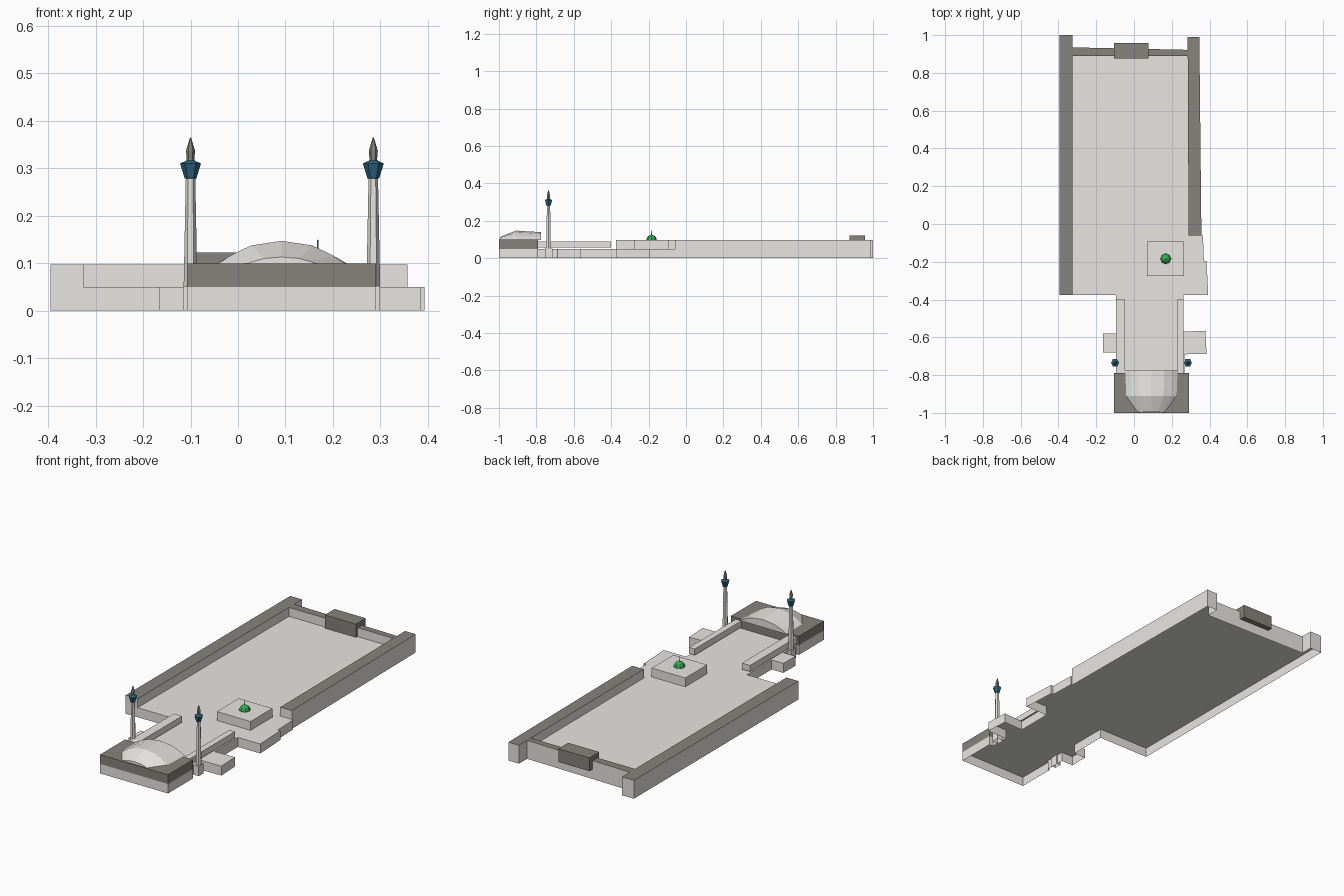
import bpy
import bmesh
from math import cos, sin, tau

default = bpy.data.objects.get("Cube")
if default:
    bpy.data.objects.remove(default)


def material(name, rgb):
    m = bpy.data.materials.new(name)
    m.use_nodes = True
    m.diffuse_color = (*rgb, 1)
    m.node_tree.nodes["Principled BSDF"].inputs["Base Color"].default_value = (*rgb, 1)
    return m


STONE = material("pale stone", (0.8, 0.79, 0.755))
ROOF = material("dark grey roof", (0.24, 0.228, 0.2))
BLUE = material("blue balcony", (0.028, 0.13, 0.22))
GREEN = material("green dome", (0.035, 0.4, 0.085))


def finish(name, bm, mats):
    mesh = bpy.data.meshes.new(name)
    for m in mats:
        mesh.materials.append(m)
    bm.to_mesh(mesh)
    bm.free()
    ob = bpy.data.objects.new(name, mesh)
    bpy.context.collection.objects.link(ob)
    return ob


def prism(name, outline, z0, z1, side=STONE, top=None, floor=False):
    """Extrude a counter-clockwise plan outline; open below unless floor is set."""
    bm = bmesh.new()
    low = [bm.verts.new((x, y, z0)) for x, y in outline]
    high = [bm.verts.new((x, y, z1)) for x, y in outline]
    roof = bm.faces.new(high)
    for i in range(len(low)):
        j = (i + 1) % len(low)
        bm.faces.new((low[i], low[j], high[j], high[i]))
    if floor:
        bm.faces.new(low[::-1])
    if top:
        roof.material_index = 1
    return finish(name, bm, [side, top] if top else [side])


def box(name, x0, x1, y0, y1, z0, z1, side=STONE, top=None, floor=False):
    return prism(name, [(x0, y0), (x1, y0), (x1, y1), (x0, y1)], z0, z1, side, top, floor)


def loft(name, rings, mats, bands=None, closed=True):
    """Skin a list of point rings; bands gives a material index per step."""
    bm = bmesh.new()
    rows = [[bm.verts.new(p) for p in ring] for ring in rings]
    n = len(rows[0])
    for k, (a, b) in enumerate(zip(rows, rows[1:])):
        for i in range(n if closed else n - 1):
            j = (i + 1) % n
            f = bm.faces.new((a[i], a[j], b[j], b[i]))
            f.material_index = bands[k] if bands else 0
    bm.faces.new(rows[0][::-1])
    end = bm.faces.new(rows[-1])
    end.material_index = bands[-1] if bands else 0
    return finish(name, bm, mats)


def lathe(name, cx, cy, profile, sides, mats, bands=None):
    rings = [[(cx + r * cos(tau * i / sides), cy + r * sin(tau * i / sides), z)
              for i in range(sides)] for r, z in profile]
    return loft(name, rings, mats, bands)


# Hollow platform: front block, neck with side tabs, courtyard, wall footings
BASE = 0.05
prism("platform", [
    (-0.107, -1), (0.291, -1), (0.291, -0.79), (0.268, -0.79),
    (0.266, -0.69), (0.384, -0.687), (0.378, -0.565), (0.262, -0.57),
    (0.262, -0.375), (0.393, -0.375), (0.384, -0.195), (0.37, -0.195),
    (0.365, -0.06), (0.357, -0.06), (0.346, 0.99), (0.284, 0.99),
    (0.284, 0.922), (-0.325, 0.935), (-0.325, 1), (-0.395, 1),
    (-0.395, -0.375), (-0.095, -0.375), (-0.095, -0.58), (-0.163, -0.58),
    (-0.165, -0.68), (-0.095, -0.68), (-0.095, -0.79), (-0.107, -0.79)], 0, BASE)

# Courtyard walls with dark tops
WALL = 0.097
box("left_wall", -0.395, -0.325, -0.375, 1.0, BASE, WALL, STONE, ROOF)
prism("right_wall", [(0.289, -0.06), (0.357, -0.06), (0.346, 0.99), (0.284, 0.99)],
      BASE, WALL, STONE, ROOF)
prism("back_wall", [(-0.325, 0.89), (0.284, 0.89), (0.284, 0.922), (-0.325, 0.935)],
      BASE, WALL, STONE, ROOF)
box("back_gate", -0.105, 0.077, 0.875, 0.957, 0.052, 0.122, ROOF, floor=True)

# Low parapets on the neck
box("left_parapet", -0.095, -0.047, -0.79, -0.4, 0.057, 0.09, floor=True)
box("right_parapet", 0.229, 0.262, -0.79, -0.4, 0.057, 0.09, floor=True)

# Front hall and its faceted vault
box("front_hall", -0.107, 0.291, -1, -0.79, BASE, 0.099, ROOF)
arch = [(-1, 0), (-0.78, 0.4), (-0.48, 0.8), (0, 1), (0.48, 0.8), (0.78, 0.4), (1, 0)]
sections = [(-0.995, 0.075, 0.015), (-0.91, 0.135, 0.049), (-0.775, 0.14, 0.041)]
loft("hall_vault", [[(0.092 + w * u, y, 0.098 + h * v) for u, v in arch]
                    for y, w, h in sections], [STONE], closed=False)

# Pedestal with small green dome and finial
box("dome_pedestal", 0.069, 0.266, -0.275, -0.093, BASE, WALL)
lathe("small_dome", 0.168, -0.184,
      [(0.028, 0.096), (0.026, 0.106), (0.02, 0.116), (0.008, 0.123),
       (0.0025, 0.126), (0.001, 0.15)], 8, [GREEN])

# Pair of minarets on square feet
for side, x, x0, x1 in (("left", 0.285, 0.262, 0.299), ("right", -0.1, -0.115, -0.09)):
    box(side + "_minaret_foot", x0, x1, -0.755, -0.715, 0, 0.052)
    lathe(side + "_minaret", x, -0.735,
          [(0.0145, 0.05), (0.01, 0.278), (0.0125, 0.279), (0.022, 0.31),
           (0.009, 0.316), (0.008, 0.318), (0.0095, 0.337), (0.001, 0.365)],
          6, [STONE, BLUE, ROOF], [0, 1, 1, 1, 2, 2, 2])
